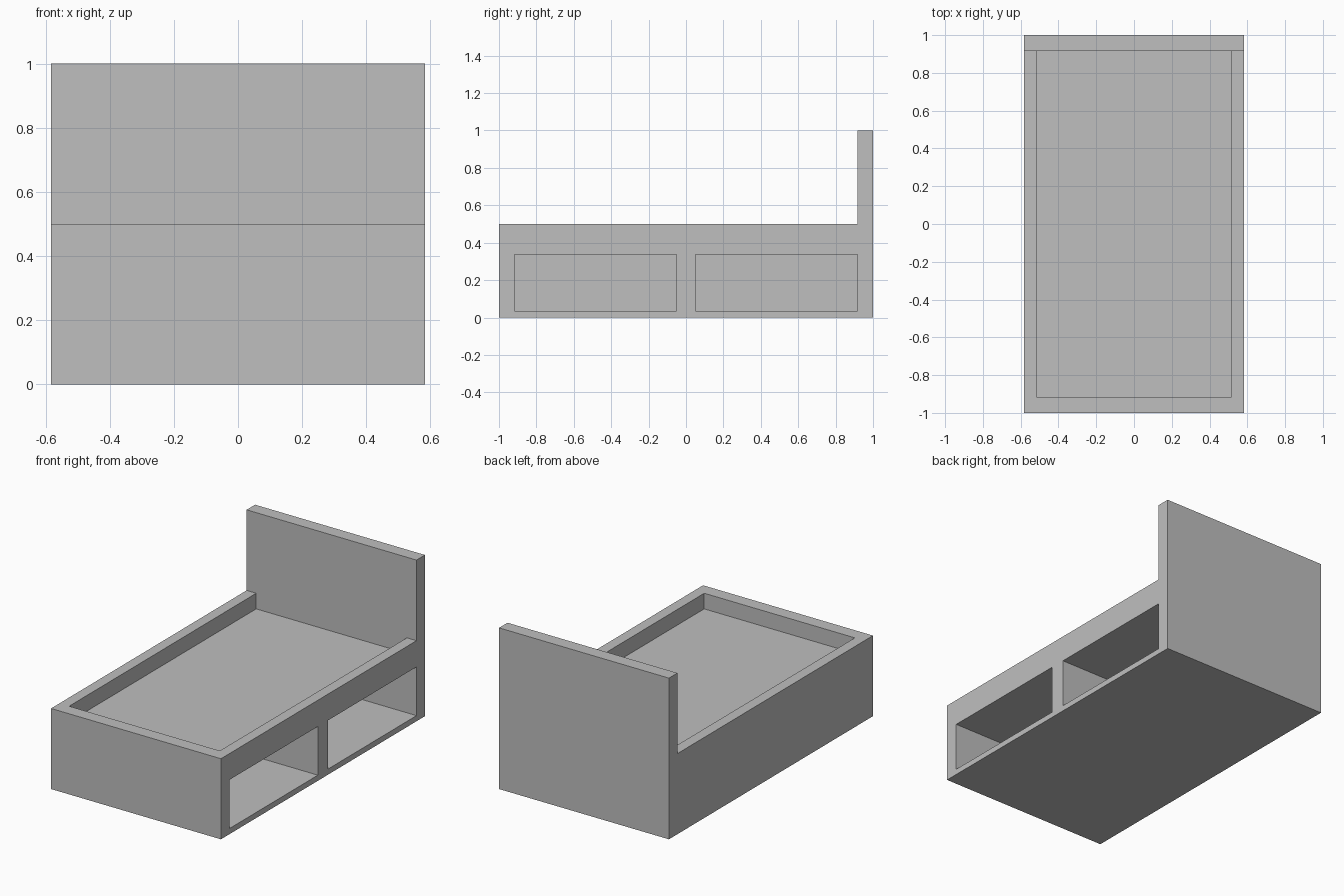
import bpy
import bmesh
from mathutils import Vector

cube = bpy.data.objects.get("Cube")
if cube:
    bpy.data.objects.remove(cube, do_unlink=True)

HALF_W = 0.583          # half of the bed width
INNER_W = 0.517         # inner face of the side rails
HEAD_Y = 0.917          # front face of the headboard
RAIL_Z = 0.5            # top of the rails
DECK_Z = 0.403          # mattress deck

grey = bpy.data.materials.new("plain grey")
grey.use_nodes = True
grey.diffuse_color = (0.52, 0.52, 0.52, 1)
grey.node_tree.nodes["Principled BSDF"].inputs["Base Color"].default_value = grey.diffuse_color


def extrude_profile(name, profile, x0, x1):
    """Extrude a closed (y, z) profile from x0 to x1."""
    bm = bmesh.new()
    face = bm.faces.new([bm.verts.new((x0, y, z)) for y, z in profile])
    result = bmesh.ops.extrude_face_region(bm, geom=[face])
    moved = [g for g in result["geom"] if isinstance(g, bmesh.types.BMVert)]
    bmesh.ops.translate(bm, verts=moved, vec=Vector((x1 - x0, 0, 0)))
    bmesh.ops.recalc_face_normals(bm, faces=bm.faces)
    mesh = bpy.data.meshes.new(name)
    bm.to_mesh(mesh)
    bm.free()
    mesh.materials.append(grey)
    obj = bpy.data.objects.new(name, mesh)
    bpy.context.collection.objects.link(obj)
    return obj


def carve(target, name, x0, x1, y0, y1, z0, z1):
    """Cut a box-shaped recess out of the target."""
    cutter = extrude_profile(name, [(y0, z0), (y1, z0), (y1, z1), (y0, z1)], x0, x1)
    cutter.hide_render = True
    mod = target.modifiers.new(name, "BOOLEAN")
    mod.operation = "DIFFERENCE"
    mod.solver = "EXACT"
    mod.object = cutter
    bpy.context.view_layer.objects.active = target
    bpy.ops.object.modifier_apply(modifier=mod.name)
    bpy.data.objects.remove(cutter, do_unlink=True)


# Bed base and headboard as one L-shaped side profile
bed = extrude_profile("bed_frame", [
    (-1, 0), (1, 0), (1, 1), (HEAD_Y, 1), (HEAD_Y, RAIL_Z), (-1, RAIL_Z),
], -HALF_W, HALF_W)

# Mattress well between the rails
carve(bed, "mattress_well", -INNER_W, INNER_W, -HEAD_Y, HEAD_Y, DECK_Z, RAIL_Z + 0.2)

# Two storage cubbies, open on one side only
for name, y0, y1 in (("foot_cubby", -HEAD_Y, -0.05), ("head_cubby", 0.05, HEAD_Y)):
    carve(bed, name, -INNER_W, HALF_W + 0.1, y0, y1, 0.035, 0.337)
